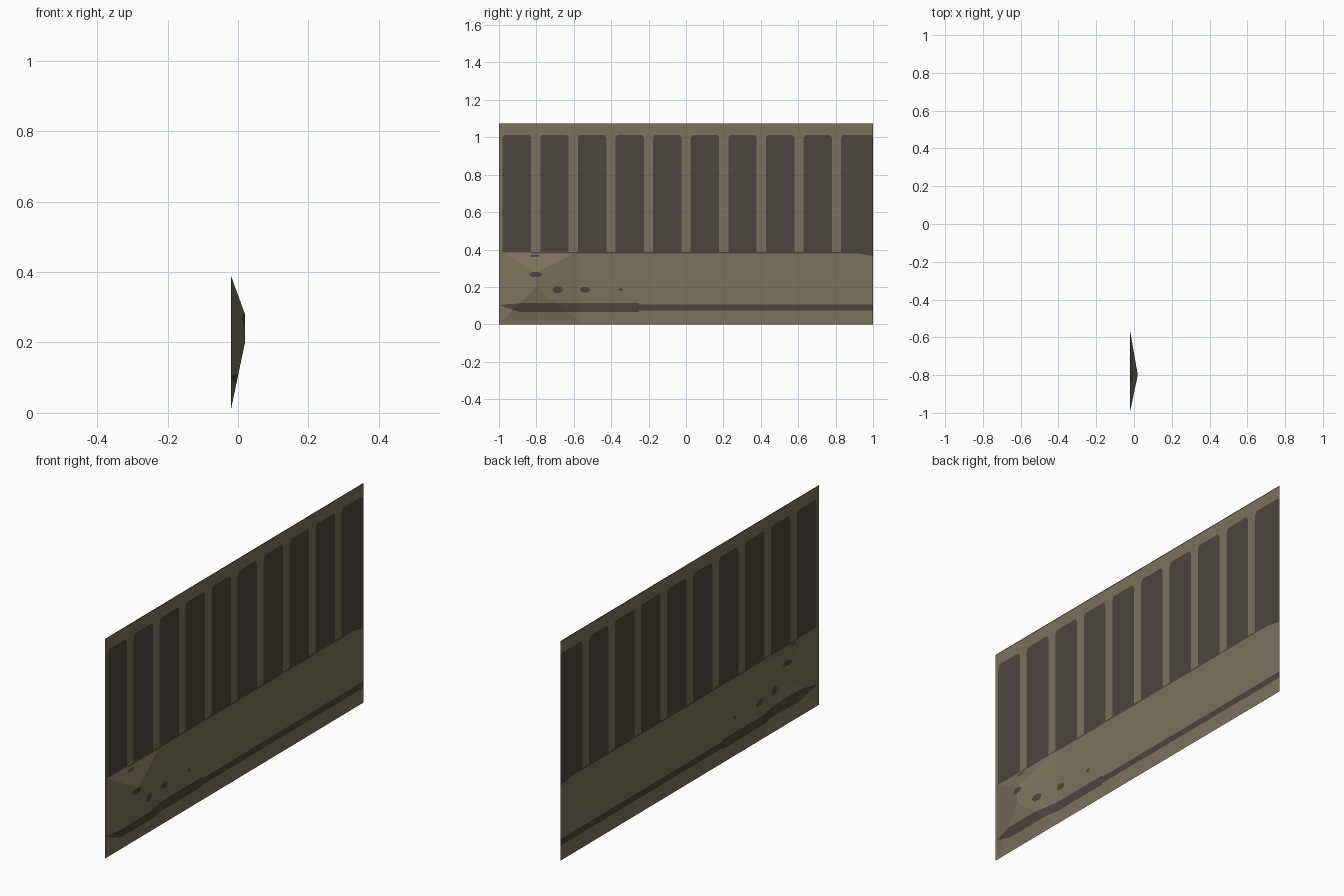
import bpy, bmesh
from mathutils import Vector

if "Cube" in bpy.data.objects:
    bpy.data.objects.remove(bpy.data.objects["Cube"])

L, H, X0 = 1.0, 1.075, -0.02


def material(name, rgb):
    m = bpy.data.materials.new(name)
    m.diffuse_color = (*rgb, 1)
    m.use_nodes = True
    m.node_tree.nodes["Principled BSDF"].inputs["Base Color"].default_value = m.diffuse_color
    return m


tan = material("weathered tan", (0.200, 0.170, 0.107))
dark = material("dark brown", (0.070, 0.058, 0.046))

# Flat sheet in the yz plane, facing +x
bm = bmesh.new()
bm.faces.new([bm.verts.new((X0, y, z)) for y, z in ((-L, 0), (L, 0), (L, H), (-L, H))])


def cut(poly):
    """Cut the outline of a convex polygon (y, z points) into the sheet."""
    ys, zs = [p[0] for p in poly], [p[1] for p in poly]
    for (y0, z0), (y1, z1) in zip(poly, poly[1:] + poly[:1]):
        geom = set()
        for f in bm.faces:
            fy, fz = [v.co.y for v in f.verts], [v.co.z for v in f.verts]
            if (max(fy) > min(ys) and min(fy) < max(ys)
                    and max(fz) > min(zs) and min(fz) < max(zs)):
                geom |= {f, *f.edges, *f.verts}
        bmesh.ops.bisect_plane(bm, geom=list(geom), dist=1e-6,
                               plane_co=(X0, y0, z0),
                               plane_no=Vector((0, z0 - z1, y1 - y0)).normalized())


def inside(poly, y, z):
    return all((b[0] - a[0]) * (z - a[1]) - (b[1] - a[1]) * (y - a[0]) > 0
               for a, b in zip(poly, poly[1:] + poly[:1]))


def rect(y0, z0, y1, z1):
    return [(y0, z0), (y1, z0), (y1, z1), (y0, z1)]


def spot(y, z, a, b):
    return [(y - a, z), (y - a / 2, z - b), (y + a / 2, z - b),
            (y + a, z), (y + a / 2, z + b), (y - a / 2, z + b)]


# Dark openings between the posts, top corners slightly clipped
painted = []
for i in range(10):
    y0 = -0.98 + 0.201 * i
    y1 = y0 + 0.152 if i < 9 else L
    painted.append([(y0, 0.385), (y1, 0.385), (y1, 0.995), (y1 - 0.01, 1.013),
                    (y0 + 0.01, 1.013), (y0, 0.995)])

# Seam under the openings, top edge line, lower stripe and stains
painted += [
    rect(-0.83, 0.380, 0.92, 0.388),
    [(0.92, 0.380), (L, 0.365), (L, 0.386), (0.92, 0.386)],
    rect(-L, 1.070, L, H),
    [(-0.99, 0.10), (-0.89, 0.066), (-0.89, 0.112), (-0.98, 0.106)],
    rect(-0.89, 0.066, -0.25, 0.113),
    rect(-0.25, 0.073, L, 0.105),
    spot(-0.805, 0.266, 0.035, 0.014), spot(-0.81, 0.365, 0.03, 0.006),
    spot(-0.685, 0.185, 0.03, 0.017), spot(-0.54, 0.185, 0.028, 0.015),
    spot(-0.35, 0.185, 0.012, 0.008),
]

# Shallow hipped dent: four slopes rising to a short upright ridge
Y0, YR, Y1 = -0.99, -0.80, -0.57
Z0, ZA, ZB, Z1 = 0.01, 0.20, 0.28, 0.39
slopes = [
    [(Y0, Z0), (Y1, Z0), (YR, ZA)],
    [(Y1, Z0), (Y1, Z1), (YR, ZB), (YR, ZA)],
    [(Y1, Z1), (Y0, Z1), (YR, ZB)],
    [(Y0, Z1), (Y0, Z0), (YR, ZA), (YR, ZB)],
]
for p in slopes + painted:
    cut(p)

# Colour by outline, then push the dent out
for f in bm.faces:
    c = f.calc_center_median()
    f.material_index = int(any(inside(p, c.y, c.z) for p in painted))
for v in bm.verts:
    y, z = v.co.y, v.co.z
    rise = min((y - Y0) / (YR - Y0), (Y1 - y) / (Y1 - YR),
               (z - Z0) / (ZA - Z0), (Z1 - z) / (Z1 - ZB), 1)
    v.co.x = X0 + 0.04 * max(rise, 0)

mesh = bpy.data.meshes.new("fence_panel")
bm.to_mesh(mesh)
bm.free()
mesh.materials.append(tan)
mesh.materials.append(dark)
bpy.context.collection.objects.link(bpy.data.objects.new("fence_panel", mesh))
